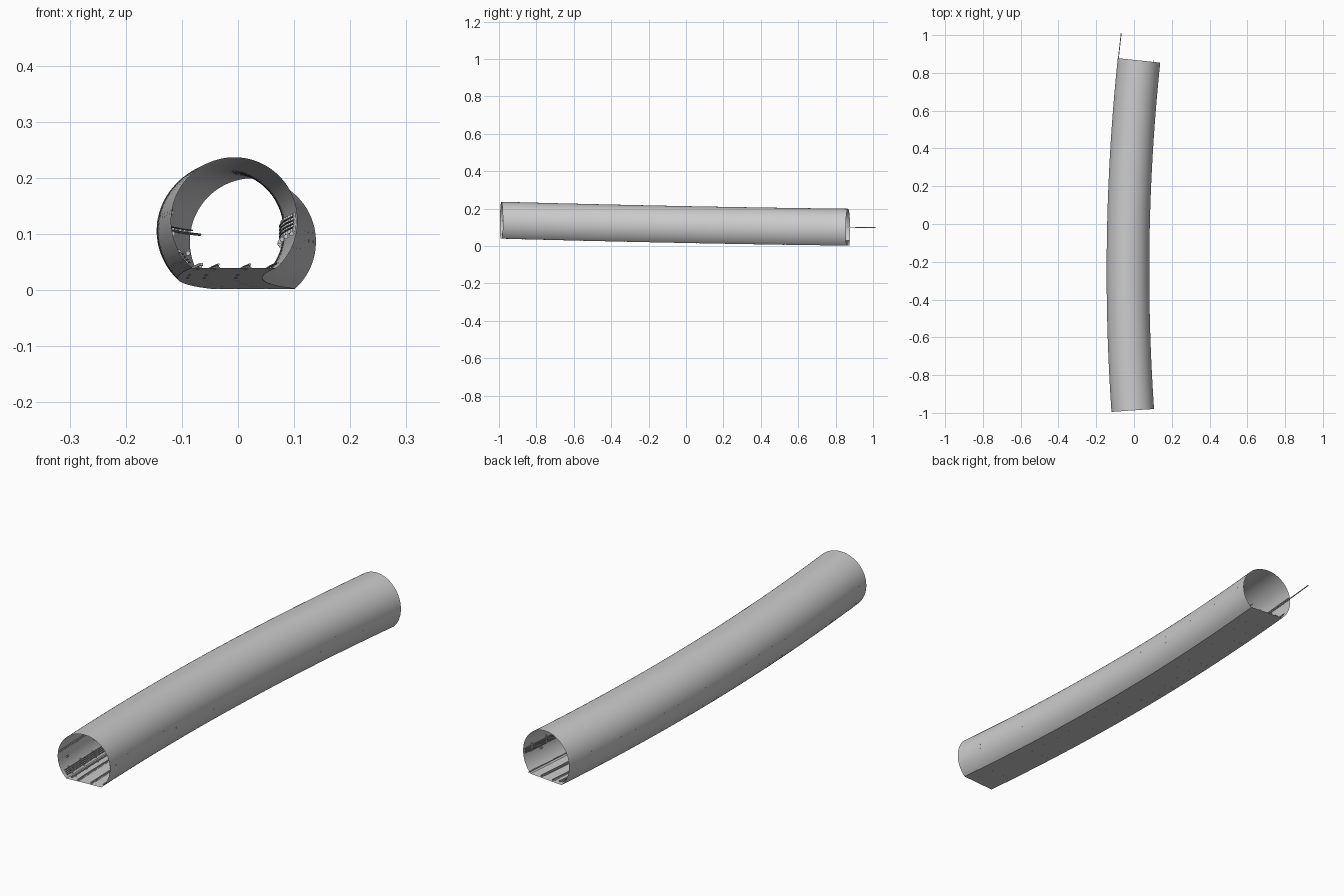
import bpy, bmesh, math
from mathutils import Vector

if "Cube" in bpy.data.objects:
    bpy.data.objects.remove(bpy.data.objects["Cube"])

R, FLOOR = 0.113, -0.084          # bore radius, floor level below bore centre
Y0, Y1 = -0.987, 0.866            # tunnel mouths


def centre(y):
    return Vector((-0.032 + 0.047 * (y + 0.25) ** 2, y,
                   0.1005 - 0.0197 * y + 0.0041 * y * y))


def place(y, u, v):
    """Point at sideways offset u and height v from the curved centreline."""
    slope = 0.094 * (y + 0.25)
    side = Vector((1, -slope, 0)).normalized()
    return centre(y) + side * u + Vector((0, 0, v))


def finish(name, bm, fix=True):
    if fix:
        bmesh.ops.recalc_face_normals(bm, faces=bm.faces)
    mesh = bpy.data.meshes.new(name)
    bm.to_mesh(mesh)
    bm.free()
    ob = bpy.data.objects.new(name, mesh)
    bpy.context.collection.objects.link(ob)
    bpy.ops.object.select_all(action='DESELECT')
    bpy.context.view_layer.objects.active = ob
    ob.select_set(True)
    bpy.ops.object.shade_smooth_by_angle(angle=math.radians(30))
    return ob


def sweep(bm, profile, y0, y1, steps=48, caps=True):
    rings = []
    for i in range(steps + 1):
        y = y0 + (y1 - y0) * i / steps
        rings.append([bm.verts.new(place(y, u, v)) for u, v in profile])
    n = len(profile)
    for a, b in zip(rings, rings[1:]):
        for j in range(n):
            k = (j + 1) % n
            bm.faces.new((a[j], a[k], b[k], b[j]))
    if caps:
        bm.faces.new(rings[0])
        bm.faces.new(rings[-1])


def rect(u, v, w, h):
    return [(u - w / 2, v), (u + w / 2, v), (u + w / 2, v + h), (u - w / 2, v + h)]


def disc(u, v, r, n=8):
    return [(u + r * math.cos(2 * math.pi * i / n), v + r * math.sin(2 * math.pi * i / n))
            for i in range(n)]


# Lining: thin round bore cut off by a flat floor
a0 = math.asin(FLOOR / R)
arch = [(R * math.cos(a0 + (math.pi - 2 * a0) * i / 72),
         R * math.sin(a0 + (math.pi - 2 * a0) * i / 72)) for i in range(73)]
bm = bmesh.new()
sweep(bm, arch, Y0, Y1, 64, caps=False)
finish("tunnel_lining", bm)

# Running rails: foot, web and head
for side, name in ((-1, "left_rail"), (1, "right_rail")):
    u, v = side * 0.028, FLOOR
    half = [(0.003, 0), (0.003, 0.001), (0.0008, 0.002), (0.0008, 0.005),
            (0.0017, 0.0055), (0.0017, 0.0075)]
    prof = [(u + a, v + b) for a, b in half] + [(u - a, v + b) for a, b in reversed(half)]
    bm = bmesh.new()
    sweep(bm, prof, Y0 + 0.005, Y1 - 0.005)
    finish(name, bm)

# Power rail beside the track with its supports
bm = bmesh.new()
sweep(bm, rect(-0.058, FLOOR + 0.004, 0.005, 0.005), Y0 + 0.01, Y1 - 0.01)
finish("power_rail", bm)

# Fastening pads under the rails, just showing through the floor
bm = bmesh.new()
for i in range(24):
    y = -0.95 + 1.78 * i / 23
    for u in (-0.058, -0.028, 0.028):
        sweep(bm, rect(u, FLOOR - 0.0004, 0.006, 0.0044), y - 0.002, y + 0.002, 1)
finish("rail_pads", bm)

# Handrail pipe on the left wall, running out past the far mouth
bm = bmesh.new()
sweep(bm, disc(-0.1095, 0.014, 0.0022), Y0 + 0.01, 0.999, 60)
sweep(bm, disc(-0.1085, 0.020, 0.0014), Y0 + 0.01, Y1, 48)
finish("left_wall_pipes", bm)

# Cable bundles: low on the left, mid height on the right
bm = bmesh.new()
for k in range(4):
    a = math.radians(213 + 3.4 * k)
    sweep(bm, disc(0.106 * math.cos(a), 0.106 * math.sin(a), 0.0017, 6), Y0 + 0.01, Y1 - 0.005)
finish("left_low_cables", bm)
bm = bmesh.new()
for k in range(4):
    a = math.radians(-6 + 3.4 * k)
    sweep(bm, disc(0.107 * math.cos(a), 0.107 * math.sin(a), 0.0017, 6), Y0 + 0.01, Y1 - 0.005)
sweep(bm, disc(0.078, FLOOR + 0.009, 0.002), Y0 + 0.01, Y1 + 0.01)
finish("right_cables", bm)

# Wall brackets holding the cables
bm = bmesh.new()
for i in range(22):
    y = -0.94 + 1.76 * i / 21
    for lo, hi in ((210, 226), (-9, 8), (170, 174)):
        pts = []
        for r, angles in ((0.1132, (lo, (lo + hi) / 2, hi)), (0.1085, (hi, (lo + hi) / 2, lo))):
            pts += [(r * math.cos(math.radians(a)), r * math.sin(math.radians(a))) for a in angles]
        sweep(bm, pts, y - 0.0015, y + 0.0015, 1)
finish("cable_brackets", bm)

# Small lamps along both walls
bm = bmesh.new()
for i in range(10):
    y = -0.93 + 1.7 * i / 9
    for u in (-0.106, 0.106):
        sweep(bm, disc(u, -0.022, 0.004, 10), y - 0.004, y + 0.004, 1)
finish("wall_lamps", bm)
